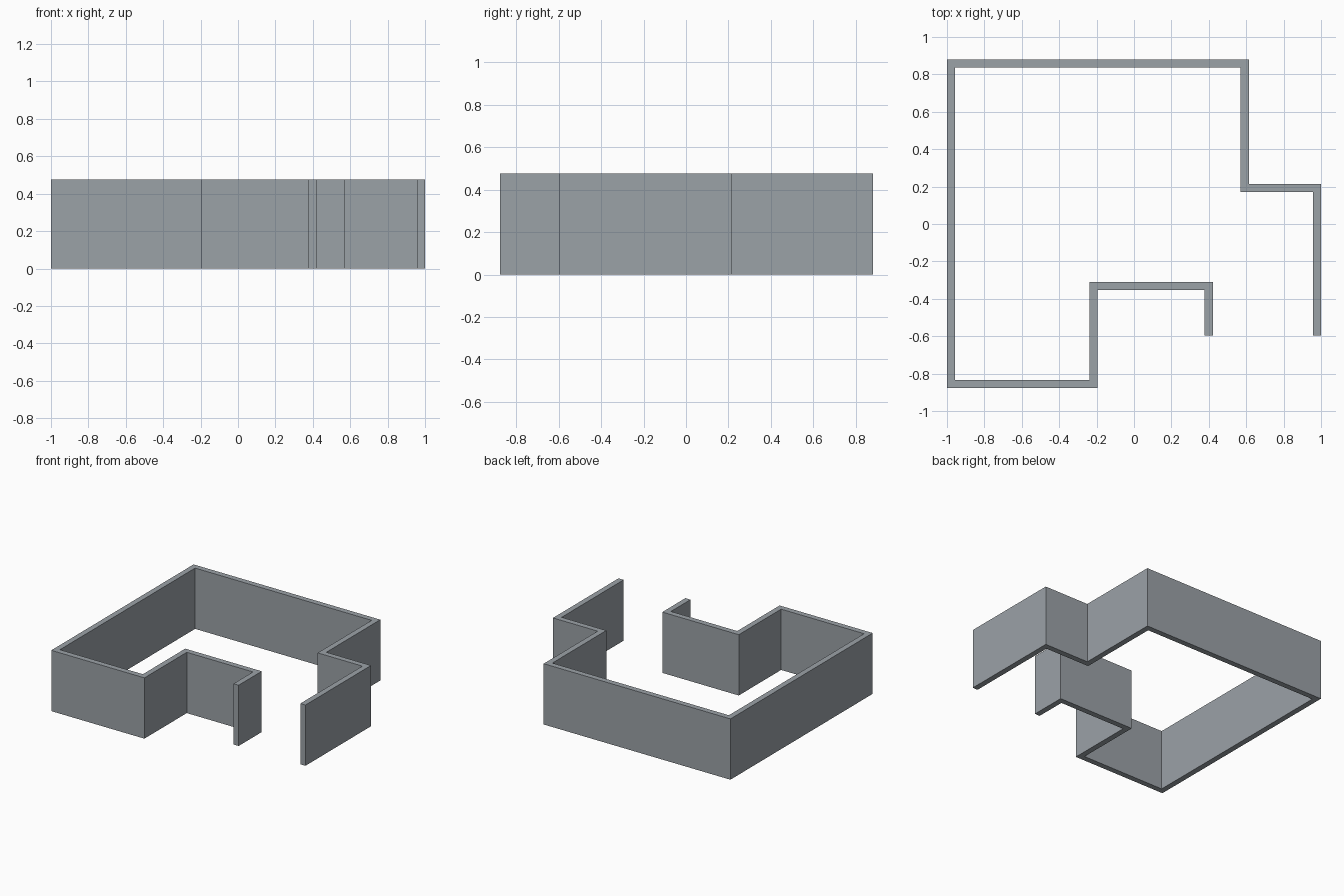
import bpy, bmesh
from mathutils import Vector

if "Cube" in bpy.data.objects:
    bpy.data.objects.remove(bpy.data.objects["Cube"])

HEIGHT, THICK = 0.475, 0.044

# Centre line of the wall, from the inner doorway end round to the outer one
PATH = [Vector(p) for p in (
    (0.40, -0.595), (0.40, -0.332), (-0.217, -0.332), (-0.217, -0.855),
    (-0.978, -0.855), (-0.978, 0.858), (0.592, 0.858), (0.592, 0.192),
    (0.978, 0.192), (0.978, -0.595))]


def offset(path, d):
    """Shift a path sideways by d with mitred corners."""
    dirs = [(b - a).normalized() for a, b in zip(path, path[1:])]
    result = []
    for i, p in enumerate(path):
        a, b = dirs[max(i - 1, 0)], dirs[min(i, len(dirs) - 1)]
        n1, n2 = Vector((-a.y, a.x)), Vector((-b.y, b.x))
        result.append(p + (n1 + n2) * d / (1 + n1.dot(n2)))
    return result


# Wall: strip of floor quads extruded to full height
bm = bmesh.new()
left = [bm.verts.new((*p, 0)) for p in offset(PATH, THICK / 2)]
right = [bm.verts.new((*p, 0)) for p in offset(PATH, -THICK / 2)]
strip = [bm.faces.new((left[i], right[i], right[i + 1], left[i + 1]))
         for i in range(len(PATH) - 1)]
top = bmesh.ops.extrude_face_region(bm, geom=strip, use_keep_orig=True)["geom"]
bmesh.ops.translate(bm, vec=(0, 0, HEIGHT),
                    verts=[g for g in top if isinstance(g, bmesh.types.BMVert)])
bmesh.ops.recalc_face_normals(bm, faces=bm.faces)
mesh = bpy.data.meshes.new("wall")
bm.to_mesh(mesh)
bm.free()

# Plain grey finish
grey = bpy.data.materials.new("wall grey")
grey.diffuse_color = (0.33, 0.36, 0.39, 1)
grey.use_nodes = True
grey.node_tree.nodes["Principled BSDF"].inputs["Base Color"].default_value = grey.diffuse_color
mesh.materials.append(grey)
bpy.context.collection.objects.link(bpy.data.objects.new("wall", mesh))
